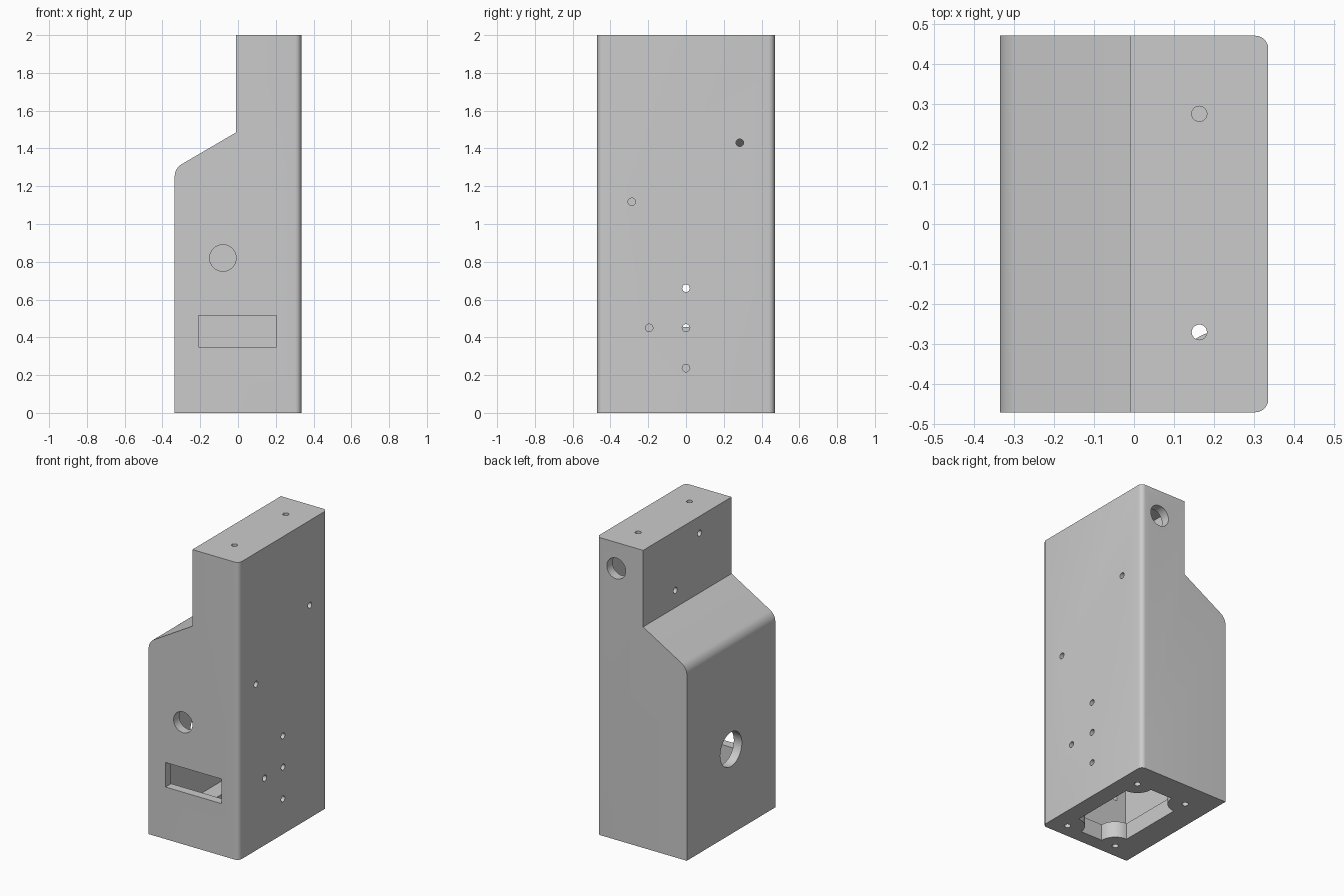
import bpy, bmesh, math
from mathutils import Vector, Matrix

if "Cube" in bpy.data.objects:
    bpy.data.objects.remove(bpy.data.objects["Cube"])

grey = bpy.data.materials.new("grey plastic")
grey.diffuse_color = (0.6, 0.6, 0.6, 1)
grey.use_nodes = True
grey.node_tree.nodes["Principled BSDF"].inputs["Base Color"].default_value = grey.diffuse_color


def finish(bm, name):
    bmesh.ops.recalc_face_normals(bm, faces=bm.faces)
    me = bpy.data.meshes.new(name)
    bm.to_mesh(me)
    bm.free()
    me.materials.append(grey)
    ob = bpy.data.objects.new(name, me)
    bpy.context.collection.objects.link(ob)
    return ob


def prism(name, profile, y0, y1, round_edges=()):
    """Extrude an xz profile along y; round_edges lists (test, radius, segments)."""
    bm = bmesh.new()
    f = bm.faces.new([bm.verts.new((x, y0, z)) for x, z in profile])
    ext = bmesh.ops.extrude_face_region(bm, geom=[f])["geom"]
    bmesh.ops.translate(bm, vec=(0, y1 - y0, 0),
                        verts=[v for v in ext if isinstance(v, bmesh.types.BMVert)])
    for test, radius, seg in round_edges:
        edges = [e for e in bm.edges if test(e.verts[0].co, e.verts[1].co)]
        bmesh.ops.bevel(bm, geom=edges, offset=radius, segments=seg, profile=0.5,
                        affect='EDGES', clamp_overlap=True)
    return finish(bm, name)


def box(name, lo, hi):
    return prism(name, [(lo[0], lo[2]), (hi[0], lo[2]), (hi[0], hi[2]), (lo[0], hi[2])],
                 lo[1], hi[1])


def rod(name, centre, axis, r, length, seg=32):
    bm = bmesh.new()
    rot = Vector((0, 0, 1)).rotation_difference(Vector(axis)).to_matrix().to_4x4()
    bmesh.ops.create_cone(bm, cap_ends=True, segments=seg, radius1=r, radius2=r,
                          depth=length, matrix=Matrix.Translation(centre) @ rot)
    return finish(bm, name)


def cut(target, tool):
    m = target.modifiers.new("cut", 'BOOLEAN')
    m.operation, m.solver, m.object = 'DIFFERENCE', 'EXACT', tool
    bpy.context.view_layer.objects.active = target
    bpy.ops.object.modifier_apply(modifier=m.name)
    bpy.data.objects.remove(tool)


X, Y, T = 0.335, 0.47, 0.06

# outer shell: wide base, sloped shoulder, narrow top
shell = [(-X, 0), (X, 0), (X, 2), (-0.01, 2), (-0.01, 1.485), (-X, 1.295)]
housing = prism("housing", shell, -Y, Y, [
    (lambda a, b: abs(a.x - X) < .001 and abs(b.x - X) < .001 and abs(a.z - b.z) > 1, 0.032, 6),
    (lambda a, b: abs(a.z - 1.295) < .001 and abs(b.z - 1.295) < .001, 0.04, 6)])

# hollow inside following the shell
cavity = [(-X + T, 0.11), (X - T, 0.11), (X - T, 2 - T), (-0.01 + T, 2 - T),
          (-0.01 + T, 1.45), (-X + T, 1.26)]
cut(housing, prism("cavity", cavity, -Y + T, Y - T))

# bottom opening with rounded screw lands at its corners
xs, ys = (-0.165, 0.216), (-0.375, 0.29)
opening = box("opening", (xs[0], ys[0], -0.05), (xs[1], ys[1], 0.16))
for x in xs:
    for y in ys:
        cut(opening, rod("land", (x, y, 0.05), (0, 0, 1), 0.108, 0.5, 48))
cut(housing, opening)
for x in xs:
    for y in ys:
        cut(housing, rod("bottom_screw", (x, y, 0.05), (0, 0, 1), 0.02, 0.2, 24))

# front slot and cable holes
cut(housing, box("slot", (-0.21, -0.6, 0.35), (0.205, -0.36, 0.515)))
cut(housing, rod("front_hole", (-0.08, -Y, 0.82), (0, 1, 0), 0.07, 0.2, 48))
cut(housing, rod("back_hole", (0.19, Y, 1.825), (0, 1, 0), 0.07, 0.2, 48))
cut(housing, rod("side_hole", (-X, 0, 0.57), (1, 0, 0), 0.115, 0.2, 48))

# small screw holes: right wall, upper left wall, top
for y, z in [(0.285, 1.43), (-0.287, 1.117), (0, 0.66), (0, 0.45), (-0.195, 0.45), (0, 0.237)]:
    cut(housing, rod("right_screw", (X, y, z), (1, 0, 0), 0.02, 0.2, 24))
for y, z in [(-0.13, 1.886), (0.127, 1.6)]:
    cut(housing, rod("left_screw", (-0.01, y, z), (1, 0, 0), 0.02, 0.2, 24))
for y in (0.275, -0.27):
    cut(housing, rod("top_screw", (0.163, y, 2), (0, 0, 1), 0.019, 0.2, 24))

bpy.ops.object.select_all(action='DESELECT')
housing.select_set(True)
bpy.context.view_layer.objects.active = housing
bpy.ops.object.shade_smooth_by_angle(angle=math.radians(30))
